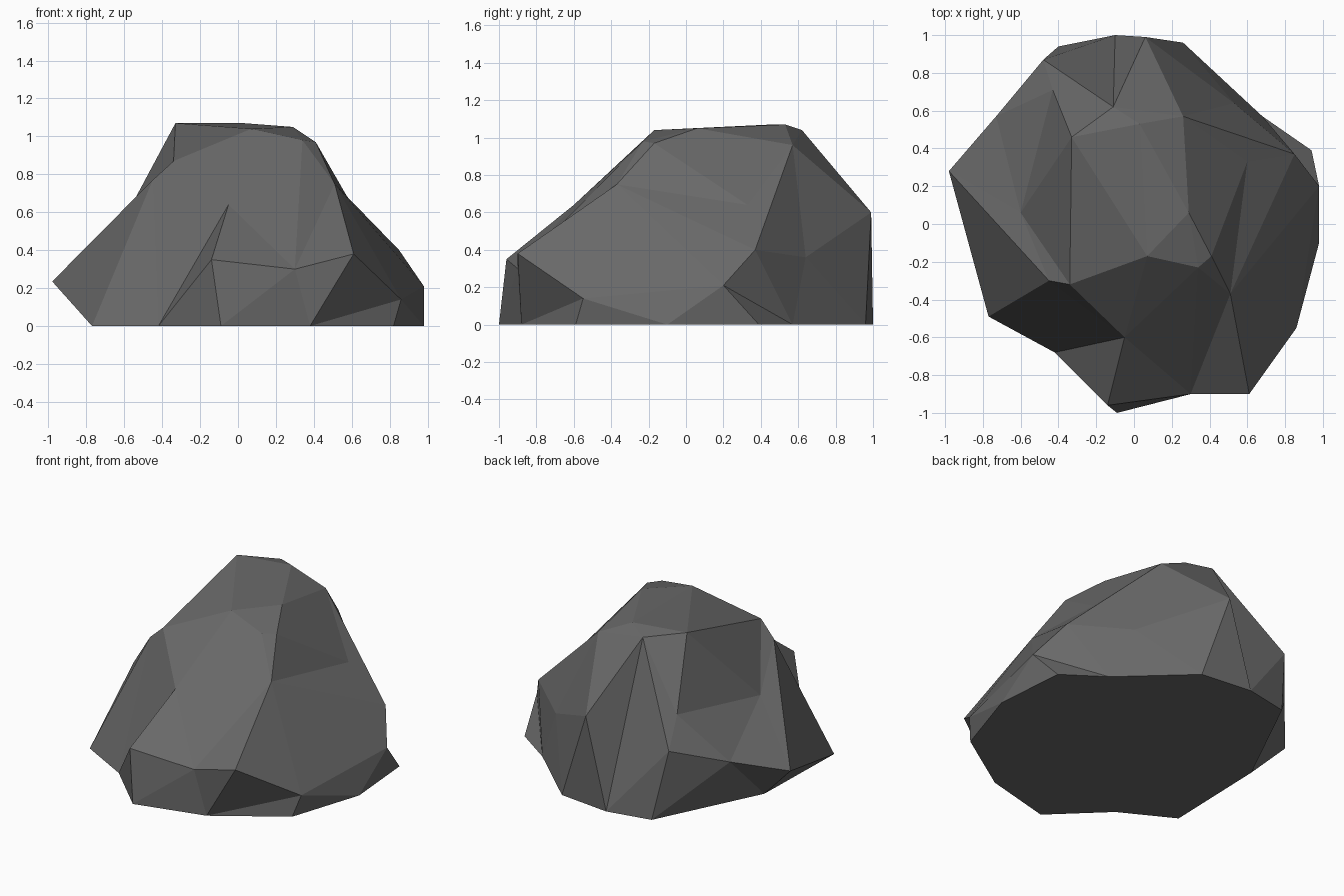
import bpy, bmesh
from mathutils import Vector
from mathutils.geometry import delaunay_2d_cdt

if "Cube" in bpy.data.objects:
    bpy.data.objects.remove(bpy.data.objects["Cube"])

# Footprint of the rock, counter-clockwise on the ground
base = [(-.09, -1), (.38, -.88), (.82, -.59), (.98, -.1), (.94, .39), (.68, .57),
        (.26, .96), (-.1, 1), (-.4, .94), (-.75, .23), (-.77, -.49), (-.42, -.68)]
# Low belt of corners just above the ground (12-22)
belt = [(-.14, -.96, .35), (.30, -.9, .30), (.61, -.9, .38), (.86, -.55, .14),
        (.98, .20, .21), (.85, .37, .40), (.53, .64, .36), (.06, .99, .60),
        (-.48, .87, .46), (-.73, .57, .34), (-.98, .28, .235)]
# Shoulder corners (23-29)
shoulder = [(-.05, -.60, .64), (.51, -.37, .75), (.60, .33, .64), (-.43, .71, .635),
            (-.60, .06, .565), (-.45, -.30, .77), (-.34, -.32, .87)]
# Summit corners (30-37)
summit = [(.07, -.17, 1.04), (.34, -.23, .98), (.41, -.17, .97), (.29, .06, 1.05),
          (.26, .57, .96), (.03, .53, 1.07), (-.11, .62, 1.04), (-.33, .46, 1.07)]
# Creases that must stay edges; the rest is filled by triangulation
creases = [(36, 20), (36, 7), (36, 19), (37, 27), (37, 29), (28, 22), (10, 28),
           (23, 11), (23, 12), (23, 29), (13, 31), (24, 14), (24, 25), (34, 17),
           (34, 25), (34, 18), (19, 34), (30, 33), (33, 34), (20, 7), (21, 8), (27, 28)]

n = len(base)
points = [Vector((x, y, 0)) for x, y in base] + [Vector(p) for p in belt + shoulder + summit]

# Flatten by projecting from a point below the rock, so overhangs do not fold over
flat = [Vector((p.x, p.y)) * (.5 / (p.z + .5)) for p in points]
rim = [(i, (i + 1) % n) for i in range(n)]
_, _, tris, origin, _, _ = delaunay_2d_cdt(flat, rim + creases, [], 1, 1e-5)

# Rock skin and flat underside
bm = bmesh.new()
verts = [bm.verts.new(p) for p in points]
for t in tris:
    if all(origin[i] for i in t):
        bm.faces.new([verts[origin[i][0]] for i in t])
bm.faces.new([verts[i] for i in reversed(range(n))])
bmesh.ops.recalc_face_normals(bm, faces=bm.faces)

mesh = bpy.data.meshes.new("rock")
bm.to_mesh(mesh)
bm.free()
rock = bpy.data.objects.new("rock", mesh)
bpy.context.collection.objects.link(rock)

# Dark grey stone
stone = bpy.data.materials.new("dark grey stone")
stone.diffuse_color = (.14, .14, .14, 1)
stone.use_nodes = True
stone.node_tree.nodes["Principled BSDF"].inputs["Base Color"].default_value = stone.diffuse_color
mesh.materials.append(stone)
